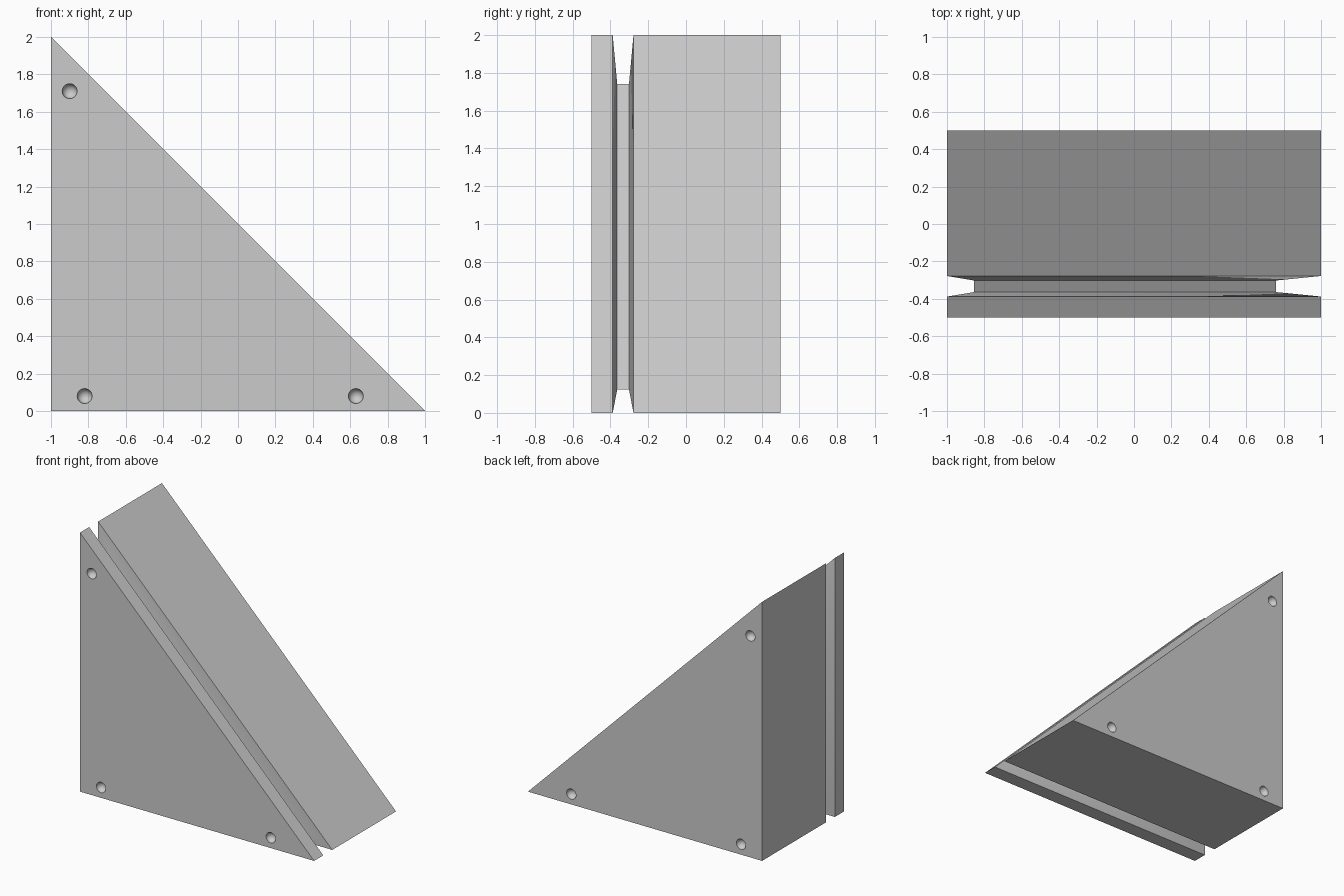
import bpy, bmesh

if "Cube" in bpy.data.objects:
    bpy.data.objects.remove(bpy.data.objects["Cube"])

OUTER = [(-1, 0), (1, 0), (-1, 2)]
INNER = [(-0.855, 0.125), (0.76, 0.125), (-0.855, 1.74)]
# Depth stations: front plate, groove, thick back block
STATIONS = [(-0.5, OUTER), (-0.388, OUTER), (-0.364, INNER),
            (-0.302, INNER), (-0.278, OUTER), (0.5, OUTER)]
HOLES = [(-0.9, 1.71), (-0.82, 0.08), (0.63, 0.08)]
HOLE_R = 0.04


def new_object(name, bm):
    bmesh.ops.recalc_face_normals(bm, faces=bm.faces)
    mesh = bpy.data.meshes.new(name)
    bm.to_mesh(mesh)
    bm.free()
    obj = bpy.data.objects.new(name, mesh)
    bpy.context.collection.objects.link(obj)
    return obj


# Grooved triangular wedge lofted from front to back
bm = bmesh.new()
rings = [[bm.verts.new((x, y, z)) for x, z in tri] for y, tri in STATIONS]
for a, b in zip(rings, rings[1:]):
    for i in range(3):
        j = (i + 1) % 3
        bm.faces.new((a[i], a[j], b[j], b[i]))
bm.faces.new(rings[0])
bm.faces.new(rings[-1])
wedge = new_object("grooved_wedge", bm)

# Round dimples near the corners of the front and back faces
bm = bmesh.new()
for x, z in HOLES:
    for y in (-0.5, 0.5):
        ball = bmesh.ops.create_uvsphere(bm, u_segments=24, v_segments=12, radius=HOLE_R)
        bmesh.ops.translate(bm, verts=ball["verts"], vec=(x, y, z))
cutter = new_object("dimple_cutter", bm)
cutter.hide_render = True

mod = wedge.modifiers.new("dimples", 'BOOLEAN')
mod.operation = 'DIFFERENCE'
mod.solver = 'EXACT'
mod.object = cutter
bpy.context.view_layer.objects.active = wedge
wedge.select_set(True)
bpy.ops.object.modifier_apply(modifier=mod.name)
bpy.data.objects.remove(cutter, do_unlink=True)
bpy.ops.object.shade_smooth_by_angle()
